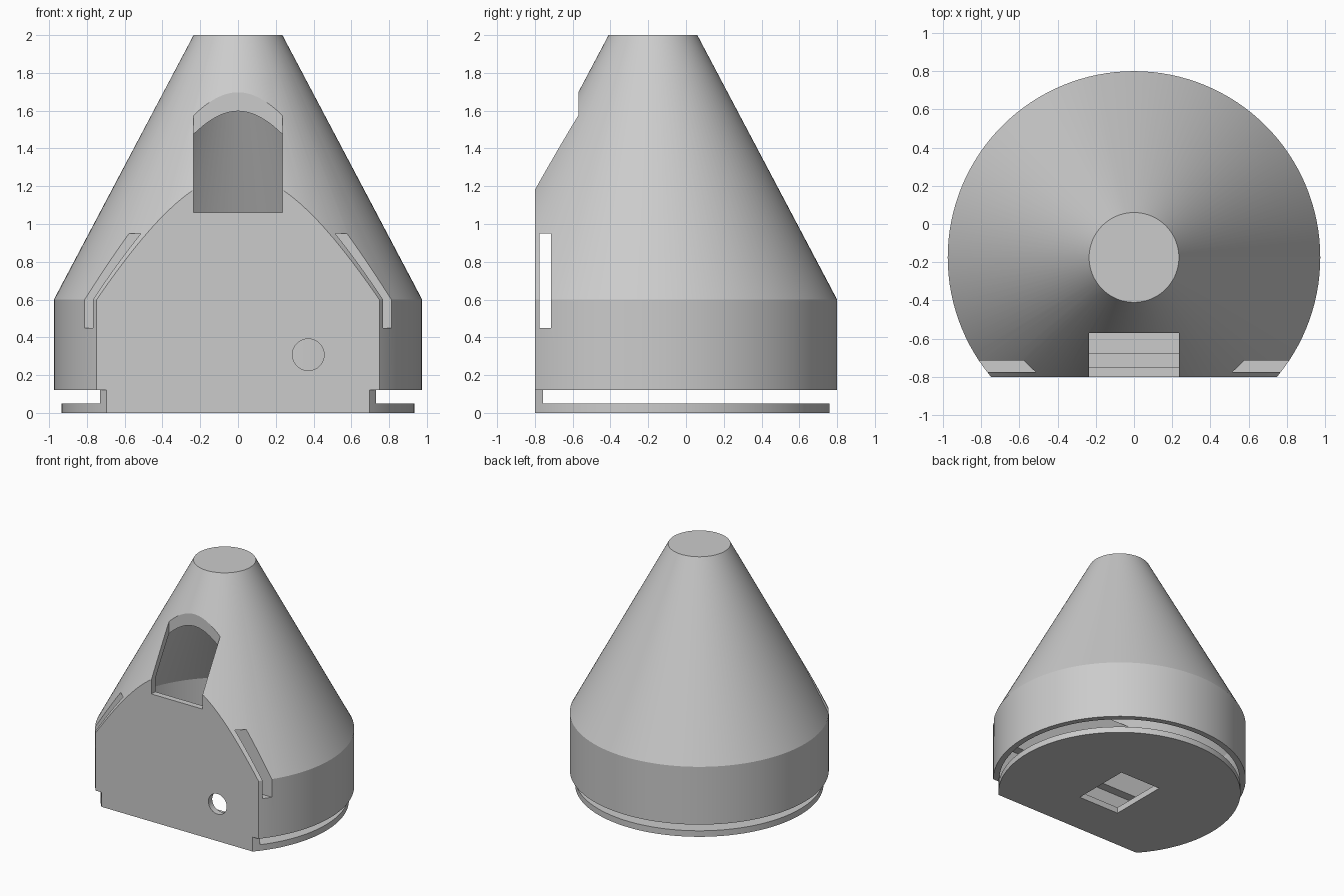
import bpy, bmesh, math
from mathutils import Vector

if "Cube" in bpy.data.objects:
    bpy.data.objects.remove(bpy.data.objects["Cube"])

AXIS_Y = -0.175     # centre of the round body
FRONT = -0.80       # flat front face
SEGMENTS = 128

grey = bpy.data.materials.new("plain grey")
grey.diffuse_color = (0.6, 0.6, 0.6, 1)
grey.use_nodes = True
grey.node_tree.nodes["Principled BSDF"].inputs["Base Color"].default_value = grey.diffuse_color


def make_object(name, bm):
    bmesh.ops.recalc_face_normals(bm, faces=bm.faces[:])
    mesh = bpy.data.meshes.new(name)
    bm.to_mesh(mesh)
    bm.free()
    mesh.materials.append(grey)
    obj = bpy.data.objects.new(name, mesh)
    bpy.context.collection.objects.link(obj)
    return obj


def turned(name, profile, front):
    """Solid of revolution from (radius, z) points, cut flat at y = front."""
    bm = bmesh.new()
    rings = []
    for r, z in profile:
        rings.append([bm.verts.new((r * math.sin(a), AXIS_Y + r * math.cos(a), z))
                      for a in (2 * math.pi * i / SEGMENTS for i in range(SEGMENTS))])
    for low, high in zip(rings, rings[1:]):
        for i in range(SEGMENTS):
            j = (i + 1) % SEGMENTS
            bm.faces.new((low[i], low[j], high[j], high[i]))
    bm.faces.new(rings[0])
    bm.faces.new(rings[-1])
    cut = bmesh.ops.bisect_plane(bm, geom=bm.verts[:] + bm.edges[:] + bm.faces[:],
                                 plane_co=(0, front, 0), plane_no=(0, -1, 0),
                                 clear_outer=True)
    edges = [e for e in cut["geom_cut"] if isinstance(e, bmesh.types.BMEdge)]
    bmesh.ops.contextual_create(bm, geom=edges)
    return make_object(name, bm)


def box(name, x, y, z):
    bm = bmesh.new()
    bmesh.ops.create_cube(bm, size=1)
    for v in bm.verts:
        v.co = Vector([(a + b) / 2 + c * (b - a) for c, (a, b) in zip(v.co, (x, y, z))])
    return make_object(name, bm)


def boolean(target, other, operation="DIFFERENCE"):
    mod = target.modifiers.new(other.name, "BOOLEAN")
    mod.operation = operation
    mod.solver = "EXACT"
    mod.object = other
    bpy.ops.object.select_all(action="DESELECT")
    bpy.context.view_layer.objects.active = target
    target.select_set(True)
    bpy.ops.object.modifier_apply(modifier=mod.name)
    bpy.data.objects.remove(other)


# Outer body: short cylinder under a truncated cone
body = turned("body_shell", [(0.975, 0.12), (0.975, 0.60), (0.235, 2.0)], FRONT)

# Hollow interior, leaving a thicker panel housing behind the front wall
hollow = turned("hollow", [(0.928, 0.05), (0.928, 0.589), (0.207, 1.953)], FRONT + 0.05)
boolean(hollow, box("panel_housing", (-1.2, 1.2), (-0.9, -0.675), (0.40, 1.0)))
boolean(body, hollow)

# Base disc with a rectangular opening, joined to the body by a front strip
base = turned("base_disc", [(0.935, 0), (0.935, 0.14)], FRONT)
boolean(base, box("gap", (-1.2, 1.2), (FRONT + 0.042, 1.2), (0.05, 0.3)))
boolean(base, box("base_opening", (-0.19, 0.19), (-0.425, 0.075), (-0.1, 0.2)))
boolean(body, base, "UNION")

# Window into the cone
boolean(body, box("window", (-0.235, 0.235), (-1.2, -0.57), (1.06, 2.2)))

# Panel slot running from side to side
boolean(body, box("panel_slot", (-1.2, 1.2), (-0.775, -0.715), (0.45, 0.95)))

# Round cable hole in the front wall
bm = bmesh.new()
bmesh.ops.create_cone(bm, cap_ends=True, segments=48, radius1=0.084, radius2=0.084, depth=0.3)
for v in bm.verts:
    v.co = (v.co.x + 0.372, v.co.z + FRONT, v.co.y + 0.308)
boolean(body, make_object("cable_hole", bm))

# Smooth round surfaces, sharp edges kept
bpy.ops.object.select_all(action="DESELECT")
body.select_set(True)
bpy.context.view_layer.objects.active = body
bpy.ops.object.shade_smooth_by_angle(angle=math.radians(20))
